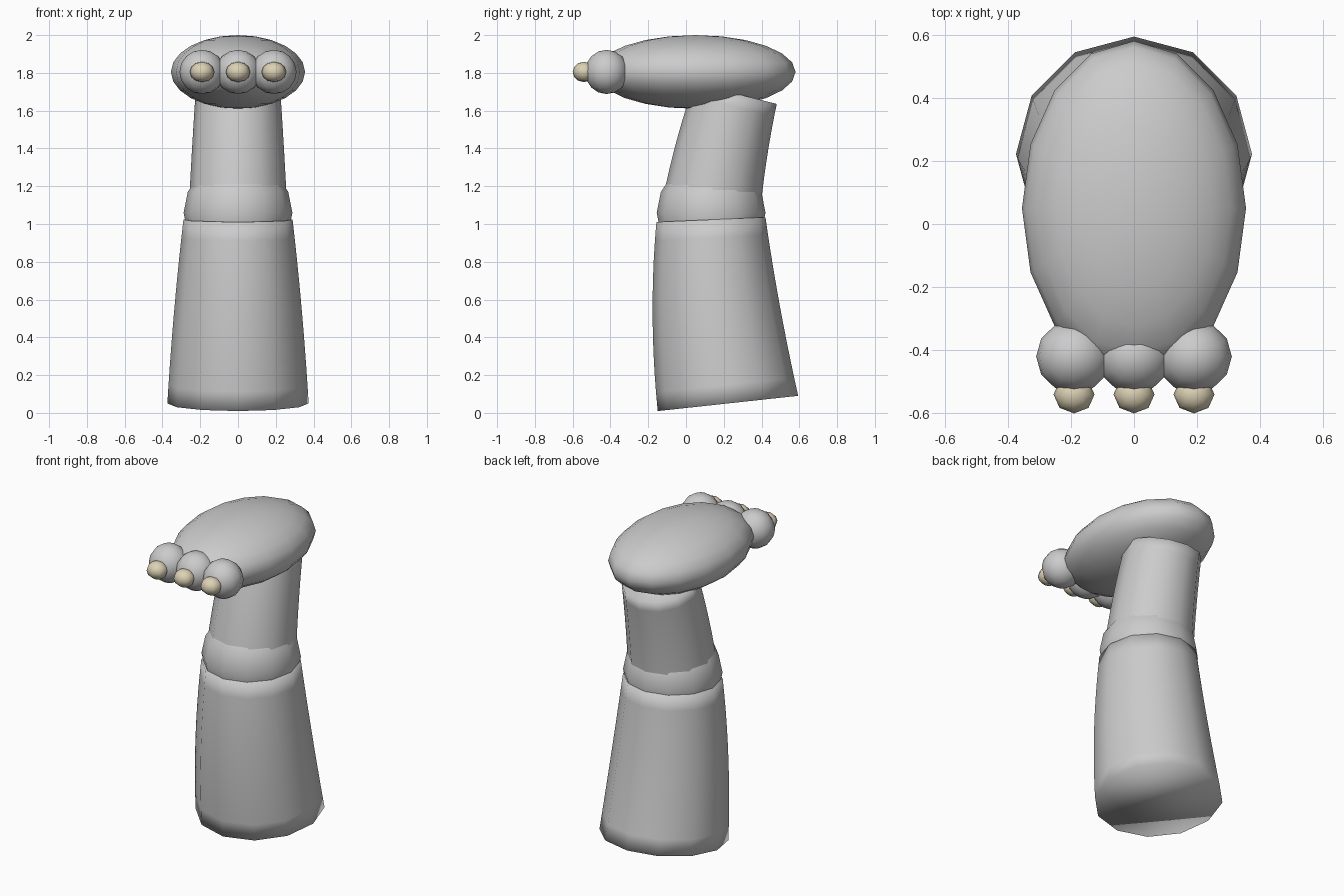
import bpy, bmesh
from math import sin, cos, pi, atan2
from mathutils import Vector, Matrix

if "Cube" in bpy.data.objects:
    bpy.data.objects.remove(bpy.data.objects["Cube"])


def finish(name, bm, mat=None):
    bmesh.ops.recalc_face_normals(bm, faces=bm.faces)
    for f in bm.faces:
        f.smooth = True
    me = bpy.data.meshes.new(name)
    bm.to_mesh(me)
    bm.free()
    ob = bpy.data.objects.new(name, me)
    bpy.context.collection.objects.link(ob)
    if mat:
        me.materials.append(mat)
    return ob


def ellipsoid(name, centre, radii, segs, rings, mat=None):
    bm = bmesh.new()
    m = Matrix.Translation(centre) @ Matrix.Diagonal((*radii, 1))
    bmesh.ops.create_uvsphere(bm, u_segments=segs, v_segments=rings, radius=1, matrix=m)
    return finish(name, bm, mat)


def quad(a, b, c, t):
    # parabola through a (t=0), b (t=0.5), c (t=1)
    return a * (1 - t) * (1 - 2 * t) + b * 4 * t * (1 - t) + c * t * (2 * t - 1)


def limb(name, stations, steps=10, sides=12):
    # stations: three (y, z, radius, tilt) cross-sections, evenly spaced
    bm = bmesh.new()
    loops = []
    for i in range(steps + 1):
        y, z, r, tilt = (quad(a, b, c, i / steps) for a, b, c in zip(*stations))
        loop = []
        for k in range(sides):
            a = 2 * pi * k / sides
            v = r * sin(a)
            loop.append(bm.verts.new((r * cos(a), y + v * cos(tilt), z + v * sin(tilt))))
        loops.append(loop)
    for lo, hi in zip(loops, loops[1:]):
        for k in range(sides):
            n = (k + 1) % sides
            bm.faces.new((lo[k], lo[n], hi[n], hi[k]))
    bm.faces.new(loops[0][::-1])
    bm.faces.new(loops[-1])
    return finish(name, bm)


claw_mat = bpy.data.materials.new("claw_tan")
claw_mat.diffuse_color = (0.72, 0.64, 0.46, 1)
claw_mat.use_nodes = True
claw_mat.node_tree.nodes["Principled BSDF"].inputs["Base Color"].default_value = claw_mat.diffuse_color

# Upper leg, knee and lower leg
limb("thigh", [(0.222, 0.05, 0.374, 0.108),
               (0.160, 0.54, 0.338, 0.076),
               (0.132, 1.023, 0.289, 0.043)])
ellipsoid("knee", (0, 0.133, 1.06), (0.288, 0.288, 0.288), 12, 8)
limb("shin", [(0.128, 1.05, 0.262, -0.09),
              (0.184, 1.37, 0.245, -0.19),
              (0.262, 1.69, 0.225, -0.245)])

# Foot
ellipsoid("foot", (0, 0.05, 1.805), (0.355, 0.53, 0.195), 16, 12)

# Toes with claws
for side, x in (("left", -0.19), ("middle", 0), ("right", 0.19)):
    ellipsoid(side + "_toe", (x, -0.42, 1.805), (0.12, 0.115, 0.117), 12, 8)
    ellipsoid(side + "_claw", (x, -0.54, 1.805), (0.065, 0.06, 0.054), 8, 6, claw_mat)
